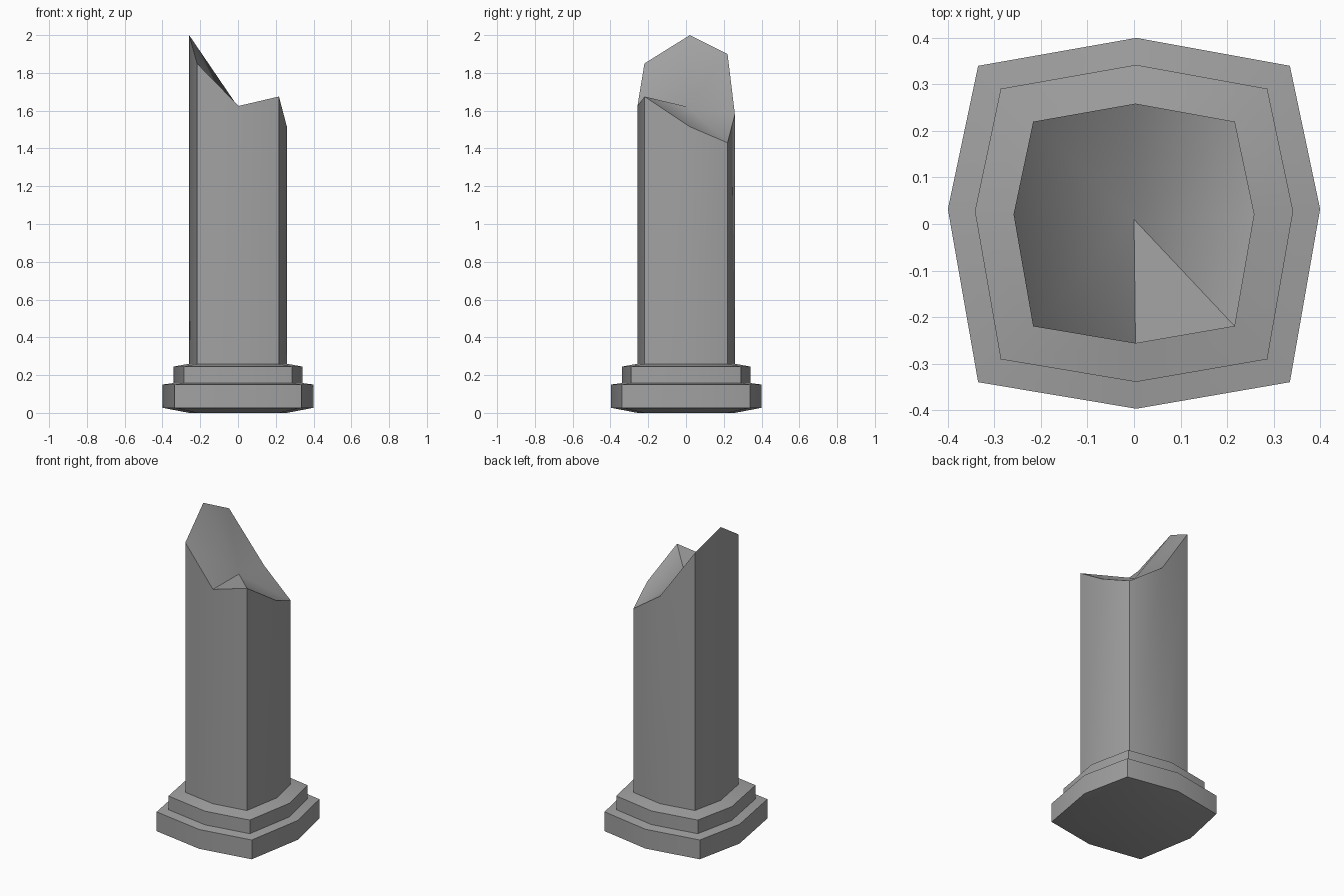
import bpy
import bmesh
import math

cube = bpy.data.objects.get("Cube")
if cube:
    bpy.data.objects.remove(cube, do_unlink=True)

# Single stone colour
stone = bpy.data.materials.new("grey stone")
stone.use_nodes = True
GREY = (0.36, 0.36, 0.36, 1)
stone.diffuse_color = GREY
bsdf = next(n for n in stone.node_tree.nodes if n.type == 'BSDF_PRINCIPLED')
bsdf.inputs["Base Color"].default_value = GREY

# Bulging square outline, counter-clockwise from the front middle
OUTLINE = [(0.005, -0.397), (0.335, -0.34), (0.4, 0.032), (0.335, 0.34),
           (0.005, 0.4), (-0.335, 0.34), (-0.4, 0.032), (-0.335, -0.34)]
STEP = 0.855
SHAFT = 0.647


def ring(scale, heights):
    """Outline scaled about the axis, at one height or one height per corner."""
    if not isinstance(heights, list):
        heights = [heights] * len(OUTLINE)
    return [(x * scale, y * scale, z) for (x, y), z in zip(OUTLINE, heights)]


def loft(name, rings, floor=False, peak=None):
    """Skin rings from bottom to top; optional flat floor and dished top."""
    bm = bmesh.new()
    loops = [[bm.verts.new(p) for p in r] for r in rings]
    n = len(OUTLINE)
    for low, high in zip(loops, loops[1:]):
        for i in range(n):
            j = (i + 1) % n
            bm.faces.new((low[i], low[j], high[j], high[i]))
    if floor:
        bm.faces.new(loops[0][::-1])
    if peak:
        centre = bm.verts.new(peak)
        for i in range(n):
            bm.faces.new((loops[-1][i], loops[-1][(i + 1) % n], centre))
    mesh = bpy.data.meshes.new(name)
    bm.to_mesh(mesh)
    bm.free()
    mesh.materials.append(stone)
    obj = bpy.data.objects.new(name, mesh)
    bpy.context.collection.objects.link(obj)
    bpy.ops.object.select_all(action='DESELECT')
    obj.select_set(True)
    bpy.context.view_layer.objects.active = obj
    bpy.ops.object.shade_smooth_by_angle(angle=math.radians(40))
    return obj


# Wide plinth with a chamfered underside and sloping ledge
loft("plinth", [ring(SHAFT, 0), ring(1, 0.027), ring(1, 0.15),
                ring(STEP, 0.158)], floor=True)

# Narrower step with its ledge
loft("base_step", [ring(STEP, 0.158), ring(STEP, 0.245), ring(SHAFT, 0.26)])

# Shaft with a jagged, dished break at the top
BREAK = [1.625, 1.675, 1.515, 1.43, 1.58, 1.9, 2.0, 1.85]
loft("broken_shaft", [ring(SHAFT, 0.26), ring(SHAFT, BREAK)],
     peak=(0, 0.01, 1.62))
